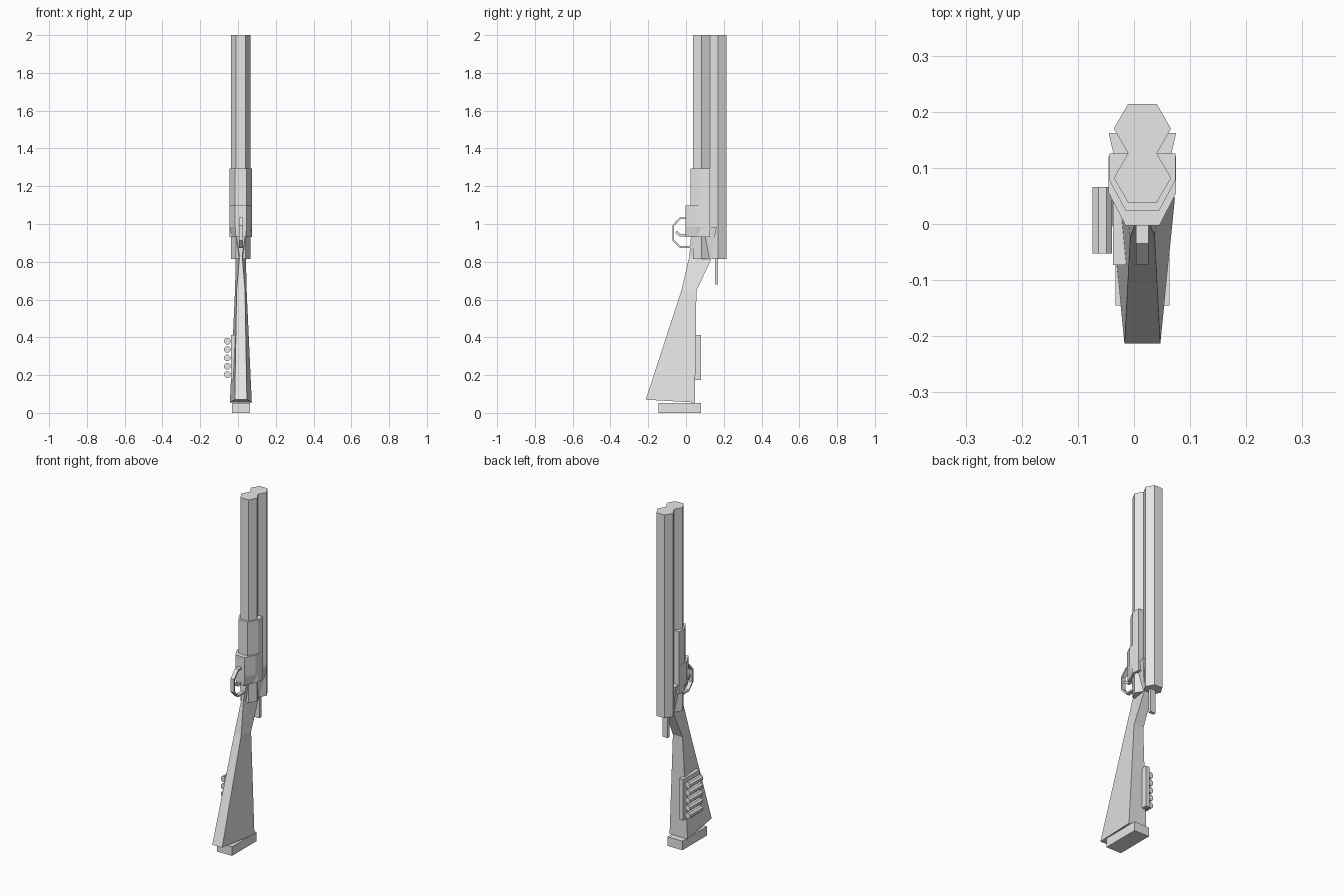
import bpy, bmesh, math
from mathutils import Vector

cube = bpy.data.objects.get("Cube")
if cube:
    bpy.data.objects.remove(cube, do_unlink=True)

CX = 0.015  # symmetry plane of the gun body

grey = bpy.data.materials.new("plain grey")
grey.use_nodes = True
grey.diffuse_color = (0.8, 0.8, 0.8, 1)
grey.node_tree.nodes["Principled BSDF"].inputs["Base Color"].default_value = (0.8, 0.8, 0.8, 1)


def loft(name, rings):
    """Skin a list of equal-length point rings and cap both ends."""
    bm = bmesh.new()
    loops = [[bm.verts.new(p) for p in ring] for ring in rings]
    n = len(loops[0])
    for a, b in zip(loops, loops[1:]):
        for i in range(n):
            j = (i + 1) % n
            bm.faces.new((a[i], a[j], b[j], b[i]))
    bm.faces.new(loops[0])
    bm.faces.new(loops[-1])
    bmesh.ops.recalc_face_normals(bm, faces=bm.faces)
    mesh = bpy.data.meshes.new(name)
    bm.to_mesh(mesh)
    bm.free()
    obj = bpy.data.objects.new(name, mesh)
    mesh.materials.append(grey)
    bpy.context.collection.objects.link(obj)
    return obj


def prism(name, outline, z0, z1):
    return loft(name, [[(x, y, z) for x, y in outline] for z in (z0, z1)])


def box(name, x0, x1, y0, y1, z0, z1):
    return prism(name, [(x0, y0), (x1, y0), (x1, y1), (x0, y1)], z0, z1)


def mirrored(half):
    """Full outline from (half width, y) points, front to back."""
    return [(CX + w, y) for w, y in half] + [(CX - w, y) for w, y in reversed(half)]


def strip(name, path, half_width, thickness):
    """Flat band following a (y, z) path."""
    pts = [Vector(p) for p in path]
    rings = []
    for i, p in enumerate(pts):
        d = (pts[min(i + 1, len(pts) - 1)] - pts[max(i - 1, 0)]).normalized()
        n = Vector((-d.y, d.x)) * thickness / 2
        rings.append([(CX + sx * half_width, p.x + s * n.x, p.y + s * n.y)
                      for sx, s in ((-1, -1), (1, -1), (1, 1), (-1, 1))])
    return loft(name, rings)


# Two hexagonal tubes, one behind the other
R = 0.051
for name, cy in (("barrel", 0.17), ("magazine_tube", 0.082)):
    hexagon = [(CX + R * math.cos(k * math.pi / 3), cy + R * math.sin(k * math.pi / 3))
               for k in range(6)]
    prism(name, hexagon, 0.815, 2.0)

# Fore grip and trigger block, both with a bevelled front
prism("fore_grip", mirrored([(0.03, 0.024), (0.059, 0.078), (0.059, 0.126)]), 0.93, 1.294)
loft("trigger_block", [
    [(x, y, z) for x, y in mirrored([(a, -0.003), (b, 0.055), (b, 0.12)])]
    for a, b, z in ((0.026, 0.045, 0.93), (0.03, 0.06, 0.985), (0.03, 0.06, 1.097))])

# Stock: (front y, front half width, front z, back y, back half width, back z)
sections = [
    (-0.213, 0.032, 0.07, 0.047, 0.058, 0.055),
    (-0.024, 0.022, 0.65, 0.055, 0.031, 0.645),
    (0.018, 0.007, 0.83, 0.132, 0.027, 0.81),
    (0.03, 0.03, 0.985, 0.162, 0.06, 0.985)]
loft("stock", [[(CX - fw, fy, fz), (CX + fw, fy, fz), (CX + bw, by, bz), (CX - bw, by, bz)]
               for fy, fw, fz, by, bw, bz in sections])
box("butt_pad", CX - 0.048, CX + 0.048, -0.145, 0.08, 0.0, 0.053)

# Rod hanging below the barrel
box("lower_rod", CX - 0.016, CX + 0.016, 0.153, 0.17, 0.68, 0.82)

# Trigger guard and trigger
strip("trigger_guard", [(0.005, 1.03), (-0.032, 1.03), (-0.068, 0.99),
                        (-0.068, 0.915), (-0.032, 0.878), (0.04, 0.878)], 0.011, 0.01)
strip("trigger", [(-0.052, 0.958), (-0.03, 0.94), (0.01, 0.94)], 0.007, 0.014)

# Spare shells on a side plate
box("shell_plate", -0.037, -0.012, -0.073, 0.08, 0.175, 0.413)
for i in range(5):
    zc = 0.202 + i * 0.0445
    loft(f"shell_{i + 1}", [
        [(-0.0565 + 0.0185 * math.cos(k * math.pi / 4 + math.pi / 8), y,
          zc + 0.0185 * math.sin(k * math.pi / 4 + math.pi / 8)) for k in range(8)]
        for y in (-0.053, 0.066)])
